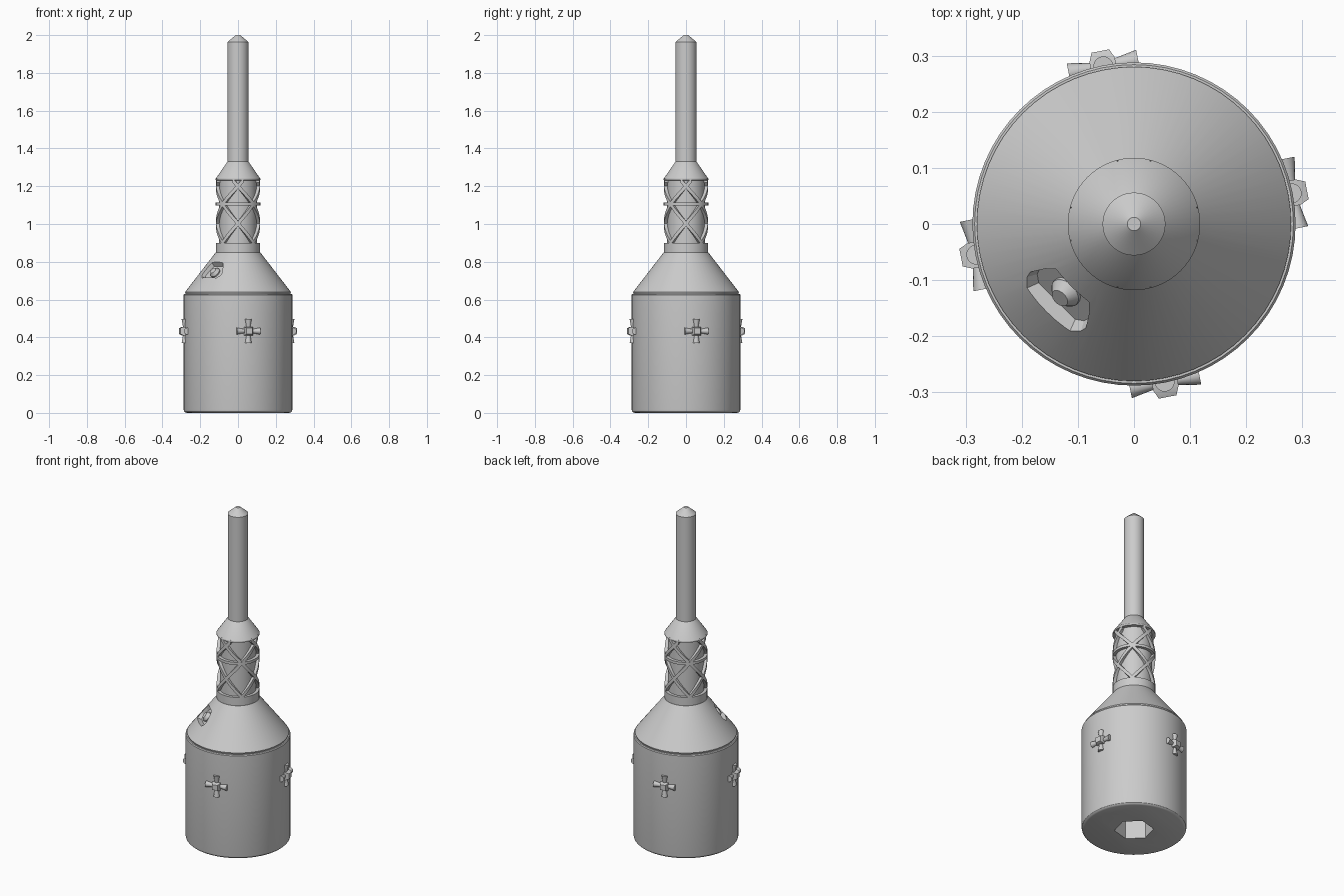
import bpy, bmesh, math
from math import radians, sin, cos, pi
from mathutils import Matrix, Vector

old = bpy.data.objects.get("Cube")
if old:
    bpy.data.objects.remove(old, do_unlink=True)

# One plain grey for everything
grey = bpy.data.materials.new("plain_grey")
grey.use_nodes = True
grey.diffuse_color = (0.6, 0.6, 0.6, 1)
grey.node_tree.nodes["Principled BSDF"].inputs["Base Color"].default_value = (0.6, 0.6, 0.6, 1)


def finish(name, bm, smooth=True):
    bmesh.ops.recalc_face_normals(bm, faces=bm.faces)
    mesh = bpy.data.meshes.new(name)
    bm.to_mesh(mesh)
    bm.free()
    mesh.materials.append(grey)
    ob = bpy.data.objects.new(name, mesh)
    bpy.context.collection.objects.link(ob)
    if smooth:
        bpy.ops.object.select_all(action='DESELECT')
        ob.select_set(True)
        bpy.context.view_layer.objects.active = ob
        bpy.ops.object.shade_smooth_by_angle(angle=radians(28))
    return ob


def loft(bm, rings):
    """Skin closed rings of points and cap both ends."""
    loops = [[bm.verts.new(p) for p in ring] for ring in rings]
    for a, b in zip(loops, loops[1:]):
        n = len(a)
        for i in range(n):
            bm.faces.new((a[i], a[(i + 1) % n], b[(i + 1) % n], b[i]))
    bm.faces.new(loops[0])
    bm.faces.new(loops[-1])


def circle(r, z, n, turn=0):
    return [Vector((r * cos(turn + 2 * pi * i / n), r * sin(turn + 2 * pi * i / n), z))
            for i in range(n)]


def lathe(name, profile, n=64):
    bm = bmesh.new()
    loft(bm, [circle(r, z, n) for r, z in profile])
    return finish(name, bm)


def cut(target, cutter):
    mod = target.modifiers.new("cut", 'BOOLEAN')
    mod.operation = 'DIFFERENCE'
    mod.solver = 'EXACT'
    mod.object = cutter
    cutter.hide_render = True
    cutter.hide_set(True)
    cutter.display_type = 'WIRE'
    bpy.context.view_layer.objects.active = target
    bpy.ops.object.modifier_apply(modifier=mod.name)
    bpy.data.objects.remove(cutter, do_unlink=True)


# Main cylinder with a rounded foot and a hexagonal well underneath
body = lathe("body", [(0.272, 0), (0.28, 0.003), (0.286, 0.009), (0.288, 0.018),
                      (0.288, 0.625), (0.284, 0.63), (0.27, 0.63)])
bm = bmesh.new()
loft(bm, [circle(0.108, z, 6, radians(135)) for z in (-0.05, 0.12)])
cut(body, finish("well_cutter", bm, False))

# Shoulder cone, collar, core, cap and rod
shoulder = lathe("shoulder", [(0.275, 0.625), (0.28, 0.64), (0.118, 0.85), (0.11, 0.852)])
lathe("collar", [(0.11, 0.845), (0.117, 0.85), (0.117, 0.9), (0.1, 0.9)])
lathe("core", [(0.1, 0.89), (0.1, 1.24)])
lathe("cap", [(0.1, 1.23), (0.118, 1.232), (0.118, 1.24), (0.056, 1.33), (0.05, 1.335)])
lathe("rod", [(0.056, 1.32), (0.056, 1.963), (0.012, 2.0)], 48)

# Hatch pocket on the shoulder: local x across, y up the slope, z outward
normal = Vector((-0.79 * 0.7071, -0.79 * 0.7071, 0.613)).normalized()
across = Vector((0.7071, -0.7071, 0))
slope = normal.cross(across)
frame = Matrix((across, slope, normal)).transposed().to_4x4()
frame.translation = (-0.134, -0.134, 0.756)
half = [(0.042, 0.053), (0.058, 0.028), (0.075, -0.016), (0.072, -0.032), (0.056, -0.05)]
outline = half + [(-x, y) for x, y in reversed(half)]
bm = bmesh.new()
loft(bm, [[frame @ Vector((x * s, y * s, z)) for x, y in outline]
          for s, z in ((0.82, -0.026), (1.0, 0.0), (1.0, 0.05))])
cut(shoulder, finish("pocket_cutter", bm, False))

# Raised port in the pocket
bm = bmesh.new()
loft(bm, [[frame @ p for p in circle(r, z, 24)]
          for r, z in ((0.029, -0.03), (0.029, -0.02), (0.017, -0.003))])
finish("hatch_port", bm)


# Crossed lattice around the core
def strut(bm, mid, sign, z0, span, steps):
    rings = []
    for i in range(steps + 1):
        t = i / 12
        a = mid + sign * radians(90 * t - 45)
        rings.append([(r * cos(a), r * sin(a), z0 + span * t + dz)
                      for r, dz in ((0.098, -0.013), (0.117, -0.013),
                                    (0.117, 0.013), (0.098, 0.013))])
    loft(bm, rings)


bm = bmesh.new()
for k in range(4):
    for sign in (-1, 1):
        strut(bm, k * pi / 2, sign, 0.9, 0.205, 12)
        strut(bm, k * pi / 2, sign, 1.105, 0.19, 8)
finish("lattice", bm)
lathe("lattice_ring", [(0.098, 1.097), (0.118, 1.097), (0.118, 1.113), (0.098, 1.113)])


# Four thruster clusters: a tapered block with four flared nozzles
def thruster(angle):
    place = Matrix.Rotation(angle, 4, 'Z') @ Matrix.Translation((0.286, 0, 0.433))
    bm = bmesh.new()
    loft(bm, [[place @ Vector((x, y * w, z * w)) for y, z in ((-1, -1), (1, -1), (1, 1), (-1, 1))]
              for x, w in ((-0.015, 0.023), (0.012, 0.023), (0.028, 0.016))])
    for k in range(4):
        turn = place @ Matrix.Rotation(k * pi / 2, 4, 'X')
        loft(bm, [[turn @ p for p in circle(r, z, 16)]
                  for r, z in ((0.01, 0.015), (0.012, 0.03), (0.018, 0.063))])
    return finish("thruster", bm)


for i, name in enumerate(("left", "back", "right", "front")):
    thruster(radians(11 + 90 * i)).name = name + "_thruster"
